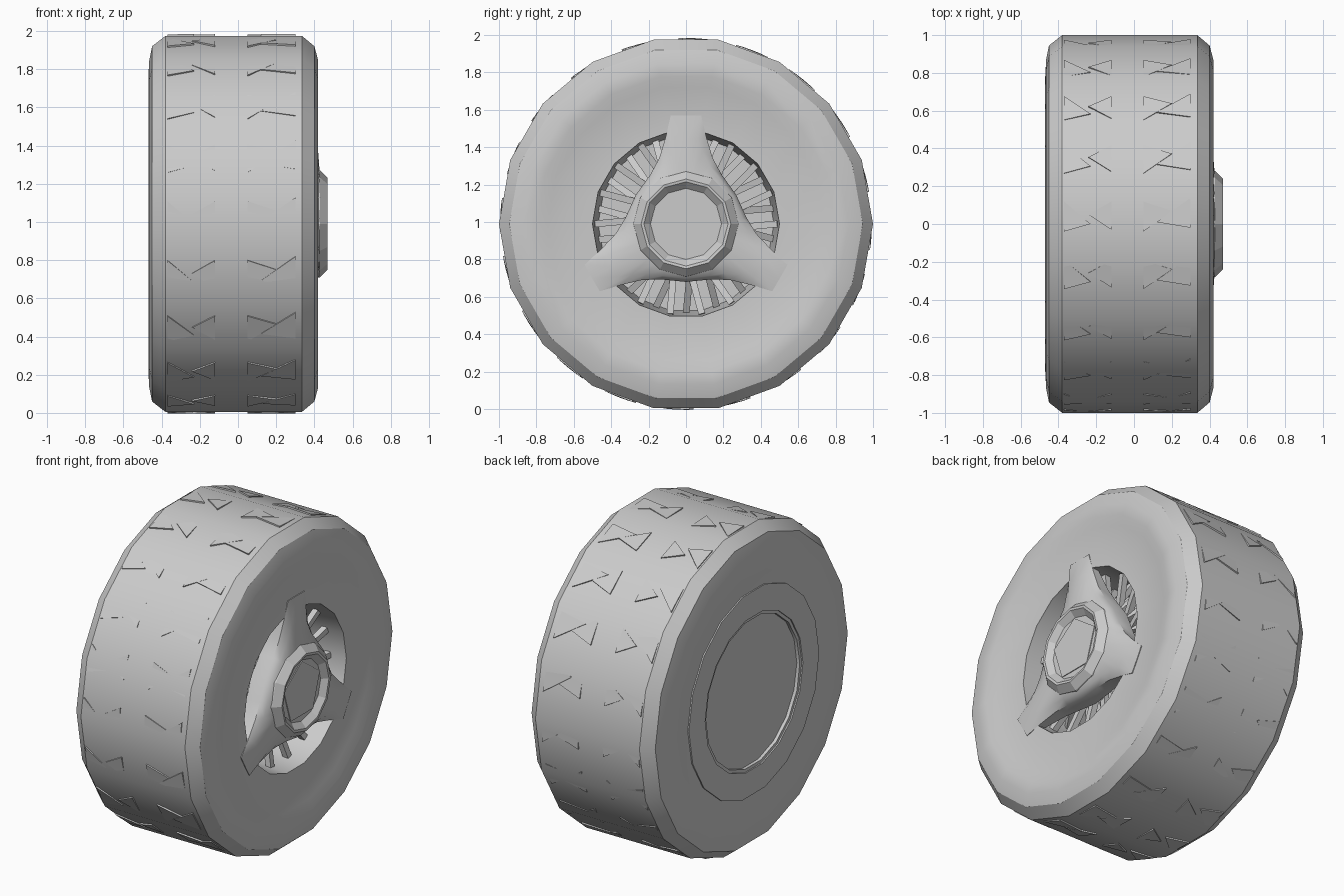
import bpy, bmesh, math
from math import cos, sin, pi, radians
from mathutils import Vector

if "Cube" in bpy.data.objects:
    bpy.data.objects.remove(bpy.data.objects["Cube"], do_unlink=True)

CZ = 0.99  # axle height

grey = bpy.data.materials.new("light grey")
grey.use_nodes = True
grey.diffuse_color = (0.6, 0.6, 0.6, 1)
grey.node_tree.nodes["Principled BSDF"].inputs["Base Color"].default_value = (0.6, 0.6, 0.6, 1)


def finish(name, bm, smooth=None):
    bmesh.ops.recalc_face_normals(bm, faces=bm.faces)
    mesh = bpy.data.meshes.new(name)
    bm.to_mesh(mesh)
    bm.free()
    mesh.materials.append(grey)
    ob = bpy.data.objects.new(name, mesh)
    ob.location.z = CZ
    bpy.context.collection.objects.link(ob)
    if smooth:
        bpy.ops.object.select_all(action='DESELECT')
        ob.select_set(True)
        bpy.context.view_layer.objects.active = ob
        bpy.ops.object.shade_smooth_by_angle(angle=radians(smooth))
    return ob


def loft(bm, rings, closed=False, cap_first=False, cap_last=False):
    """Skin a list of equally long point rings."""
    loops = [[bm.verts.new(p) for p in ring] for ring in rings]
    pairs = list(zip(loops, loops[1:]))
    if closed:
        pairs.append((loops[-1], loops[0]))
    for a, b in pairs:
        for i in range(len(a)):
            j = (i + 1) % len(a)
            bm.faces.new((a[i], a[j], b[j], b[i]))
    if cap_first:
        bm.faces.new(loops[0])
    if cap_last:
        bm.faces.new(loops[-1])


def circle(x, r, n, start=0.0):
    return [(x, r * cos(start + 2 * pi * i / n), r * sin(start + 2 * pi * i / n)) for i in range(n)]


def lathe(name, profile, n, smooth=35, start=0.0, **kw):
    bm = bmesh.new()
    loft(bm, [circle(x, r, n, start) for x, r in profile], **kw)
    return finish(name, bm, smooth)


# Tyre with bulged outer wall
lathe("tyre", [(0.30, 0.50), (0.395, 0.50), (0.40, 0.74), (0.42, 0.80), (0.42, 0.87),
               (0.40, 0.945), (0.335, 1.0), (-0.38, 1.0), (-0.45, 0.945), (-0.465, 0.87),
               (-0.47, 0.78), (-0.46, 0.72), (-0.46, 0.46), (-0.40, 0.46)], 18)

# Raised rings and recessed plate on the inner side
lathe("back_ring", [(-0.455, 0.64), (-0.468, 0.64), (-0.468, 0.48), (-0.455, 0.48)], 18, closed=True)
lathe("back_plate", [(-0.44, 0.50), (-0.44, 0.47)], 18, cap_last=True)

# Rim barrel behind the spokes
lathe("rim_barrel", [(0.39, 0.50), (0.05, 0.47), (0.05, 0.2)], 18, cap_last=True)

# Wire spokes, alternately leaning in and out
bm = bmesh.new()
N = 36
for i in range(N):
    a = 2 * pi * i / N
    lean = 0.16 if i % 2 else -0.16
    p = Vector((0.30 if i % 2 else 0.22, 0.18 * cos(a + lean), 0.18 * sin(a + lean)))
    q = Vector((0.13 if i % 2 else 0.28, 0.49 * cos(a), 0.49 * sin(a)))
    d = (q - p).normalized()
    u = d.cross(Vector((1, 0, 0))).normalized() * 0.018
    v = d.cross(u)
    loft(bm, [[e + u + v, e - u + v, e - u - v, e + u - v] for e in (p, q)],
         cap_first=True, cap_last=True)
finish("wire_spokes", bm)

# Three-armed spinner, blending from a round collar into the arms
HALF = [(0.0, 0.58), (8.0, 0.585), (13.0, 0.48), (22.0, 0.38), (36.0, 0.325), (60.0, 0.31)]
outline = []
for k in range(3):
    arm = 90 + 120 * k
    outline += [(arm + t, r) for t, r in HALF]
    outline += [(arm + 120 - t, r) for t, r in reversed(HALF[1:-1])]


def star(x_mid, x_tip, f):
    ring = []
    for t, r in outline:
        rr = 0.27 + (r - 0.27) * f
        x = x_mid + (x_tip - x_mid) * (r - 0.31) / 0.275
        ring.append((x, rr * cos(radians(t)), rr * sin(radians(t))))
    return ring


bm = bmesh.new()
loft(bm, [star(0.28, 0.38, 1.0), star(0.375, 0.402, 1.0), star(0.412, 0.414, 0.6),
          star(0.428, 0.428, 0.0)], cap_first=True)
finish("spinner_arms", bm, 40)

# Hub collar with a hollow mouth and five-sided nut face
lathe("hub_collar", [(0.40, 0.285), (0.43, 0.28), (0.47, 0.24), (0.468, 0.225), (0.435, 0.19)],
      12, 20, cap_last=True)
lathe("hub_nut", [(0.43, 0.185), (0.44, 0.185)], 5, start=pi / 2, cap_last=True)

# Triangular tread lugs, barely proud of the casing: (x, distance along tread)
LUGS = [[(-0.37, 0.12), (-0.37, -0.04), (-0.23, 0.0)],
        [(-0.12, 0.12), (-0.12, -0.03), (-0.24, 0.05)],
        [(0.05, 0.12), (0.05, -0.04), (0.20, 0.07)],
        [(0.30, 0.14), (0.30, -0.02), (0.12, 0.01)]]
bm = bmesh.new()
for i in range(20):
    for lug in LUGS:
        rings = [[(x, -r * cos(s + i * pi / 10), r * sin(s + i * pi / 10)) for x, s in lug]
                 for r in (0.96, 0.994)]
        loft(bm, rings, cap_first=True, cap_last=True)
finish("tread_lugs", bm)
